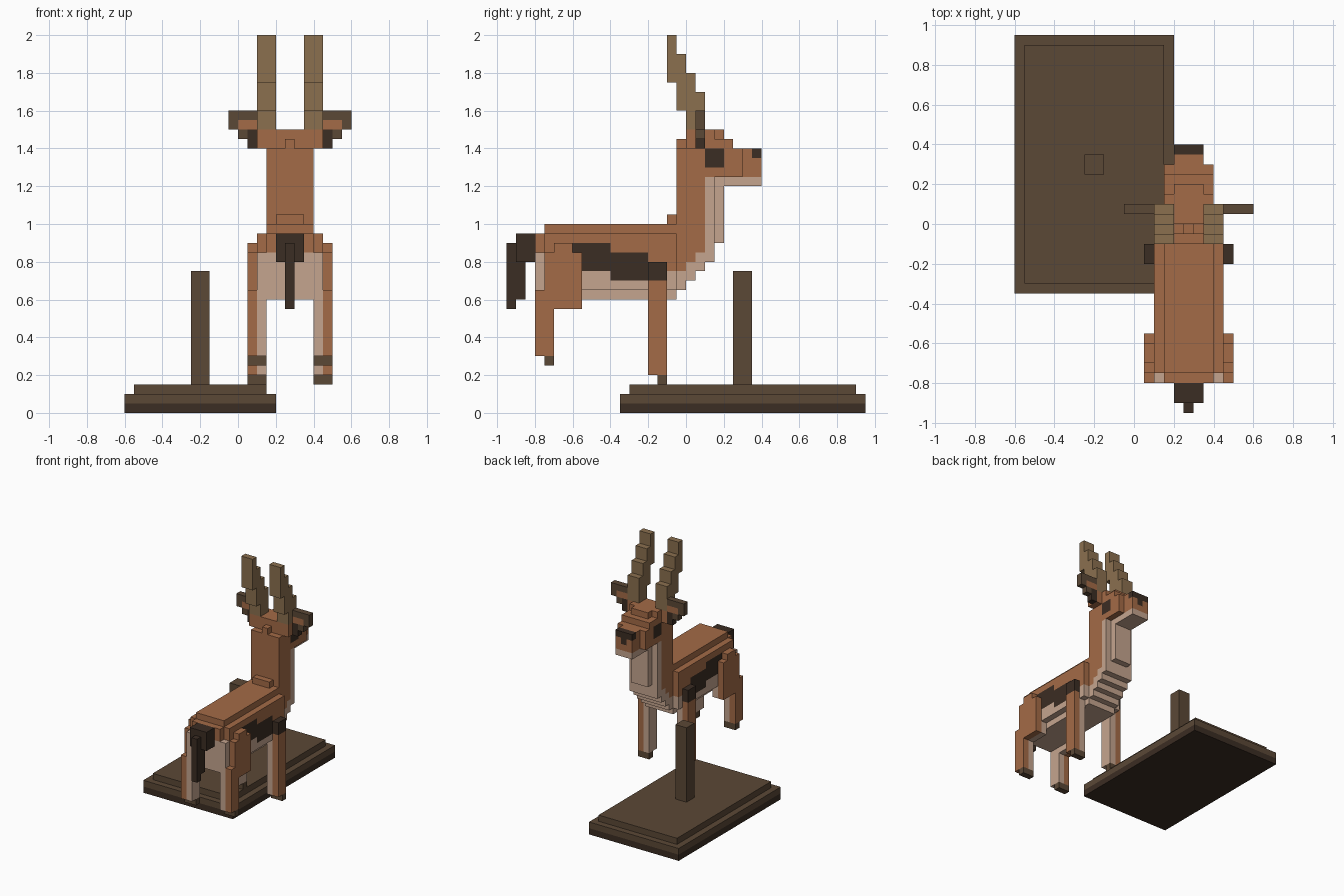
import bpy, bmesh
from mathutils import Vector

if "Cube" in bpy.data.objects:
    bpy.data.objects.remove(bpy.data.objects["Cube"])

U = 0.05  # block size


def lin(c):
    c /= 255
    return c / 12.92 if c <= 0.04045 else ((c + 0.055) / 1.055) ** 2.4


COLOURS = {
    "russet": (164, 107, 71), "cream": (197, 165, 143), "near_black": (59, 45, 35),
    "dark_brown": (91, 72, 54), "horn_tan": (139, 112, 79),
}
NAMES = list(COLOURS)
MATS = []
for n, rgb in COLOURS.items():
    m = bpy.data.materials.new(n)
    m.diffuse_color = (*[lin(c) for c in rgb], 1)
    m.use_nodes = True
    m.node_tree.nodes["Principled BSDF"].inputs["Base Color"].default_value = m.diffuse_color
    MATS.append(m)
R, C, K, D, T = range(5)

cells = {}  # block position -> (part, colour)


def fill(part, col, x, y, z, pair=False):
    """Fill a range of blocks; pair also fills its reflection across the animal."""
    for i in range(*x):
        for j in range(*y):
            for k in range(*z):
                cells[i, j, k] = (part, col)
                if pair:
                    cells[10 - i, j, k] = (part, col)


def paint(col, x, y, z, pair=False):
    """Recolour existing blocks."""
    for p in list(cells):
        mx = 10 - p[0]
        inx = x[0] <= p[0] < x[1] or (pair and x[0] <= mx < x[1])
        if inx and y[0] <= p[1] < y[1] and z[0] <= p[2] < z[1]:
            cells[p] = (cells[p][0], col)


# Plinth and post
fill("plinth", K, (-12, 4), (-7, 19), (0, 1))
fill("plinth", D, (-12, 4), (-7, 19), (1, 2))
fill("plinth", D, (-11, 3), (-6, 18), (2, 3))
fill("post", D, (-5, -3), (5, 7), (3, 15))

# Body with back ridge, belly and rump
fill("body", R, (2, 9), (-15, -1), (13, 19))
fill("body", R, (3, 8), (-15, -1), (19, 20))
fill("body", C, (3, 8), (-15, -1), (12, 13))
paint(C, (2, 9), (-15, -1), (12, 15))
fill("body", R, (3, 8), (-16, -15), (17, 19))
fill("body", C, (2, 9), (-16, -15), (12, 17))
# Flank stripe
paint(K, (2, 3), (-12, -8), (15, 18), True)
paint(K, (2, 3), (-8, -4), (14, 17), True)
paint(K, (2, 3), (-4, -2), (14, 16), True)

# Stepped chest and neck
for y, low, change in ((-1, 13, 15), (0, 14, 16), (1, 15, 17), (2, 16, 25)):
    fill("neck", R, (3, 8), (y, y + 1), (low, 28))
    paint(C, (3, 8), (y, y + 1), (low, change))
fill("neck", C, (4, 7), (3, 4), (18, 25))
fill("neck", R, (4, 7), (-2, -1), (20, 21))
fill("neck", R, (5, 6), (-1, 0), (28, 29))

# Head, muzzle and jaw
fill("head", R, (3, 8), (0, 6), (25, 28))
fill("head", R, (3, 8), (0, 5), (28, 29))
fill("head", R, (3, 8), (0, 3), (29, 30))
fill("head", R, (4, 7), (3, 4), (29, 30))
fill("head", R, (2, 9), (0, 2), (28, 30))
fill("head", R, (4, 7), (6, 8), (25, 28))
fill("head", C, (4, 7), (3, 8), (24, 25))
paint(K, (4, 7), (7, 8), (27, 28))  # nose
paint(K, (5, 6), (7, 8), (26, 27))
paint(K, (3, 4), (2, 4), (26, 28), True)  # eyes

# Ears
fill("ears", D, (-1, 2), (1, 2), (30, 32), True)
fill("ears", D, (0, 1), (1, 2), (29, 30), True)
fill("ears", K, (1, 2), (1, 2), (28, 30), True)
paint(R, (0, 2), (1, 2), (30, 31), True)

# Horns sweeping back
for y, z0, z1 in ((1, 30, 34), (0, 30, 36), (-1, 32, 38), (-2, 35, 40)):
    fill("horns", T, (2, 4), (y, y + 1), (z0, z1), True)

# Front legs
fill("front_legs", C, (2, 3), (-4, -2), (4, 13), True)
fill("front_legs", R, (1, 2), (-4, -2), (4, 14), True)
fill("front_legs", K, (1, 2), (-4, -2), (14, 16), True)
fill("front_legs", D, (1, 3), (-3, -2), (3, 4), True)

# Hind legs with stepped haunches
fill("hind_legs", C, (2, 3), (-16, -11), (11, 13), True)
fill("hind_legs", C, (2, 3), (-16, -14), (6, 11), True)
fill("hind_legs", R, (1, 2), (-16, -14), (6, 11), True)
fill("hind_legs", R, (1, 2), (-16, -11), (11, 13), True)
fill("hind_legs", R, (1, 2), (-15, -11), (13, 17), True)
fill("hind_legs", R, (1, 2), (-14, -12), (17, 18), True)
fill("hind_legs", D, (1, 3), (-15, -14), (5, 6), True)

# Tail
fill("tail", K, (4, 7), (-18, -16), (16, 19))
fill("tail", K, (5, 6), (-19, -17), (12, 18))
fill("tail", K, (5, 6), (-19, -18), (11, 12))

# Outer faces of each block, merged into flat panels per part
for part in sorted({v[0] for v in cells.values()}):
    bm = bmesh.new()
    verts = {}
    for pos, (name, col) in cells.items():
        if name != part:
            continue
        for axis in range(3):
            for side in (0, 1):
                nb = list(pos)
                nb[axis] += 2 * side - 1
                if tuple(nb) in cells:
                    continue
                ring = []
                for a, b in ((0, 0), (1, 0), (1, 1), (0, 1)):
                    c = list(pos)
                    c[axis] += side
                    c[(axis + 1) % 3] += a
                    c[(axis + 2) % 3] += b
                    key = tuple(c)
                    if key not in verts:
                        verts[key] = bm.verts.new(Vector(key) * U)
                    ring.append(verts[key])
                f = bm.faces.new(ring if side else ring[::-1])
                f.material_index = col
    bmesh.ops.dissolve_limit(bm, angle_limit=0.01, verts=bm.verts, edges=bm.edges,
                             delimit={'MATERIAL'})
    me = bpy.data.meshes.new(part)
    bm.to_mesh(me)
    bm.free()
    for m in MATS:
        me.materials.append(m)
    bpy.context.collection.objects.link(bpy.data.objects.new(part, me))
